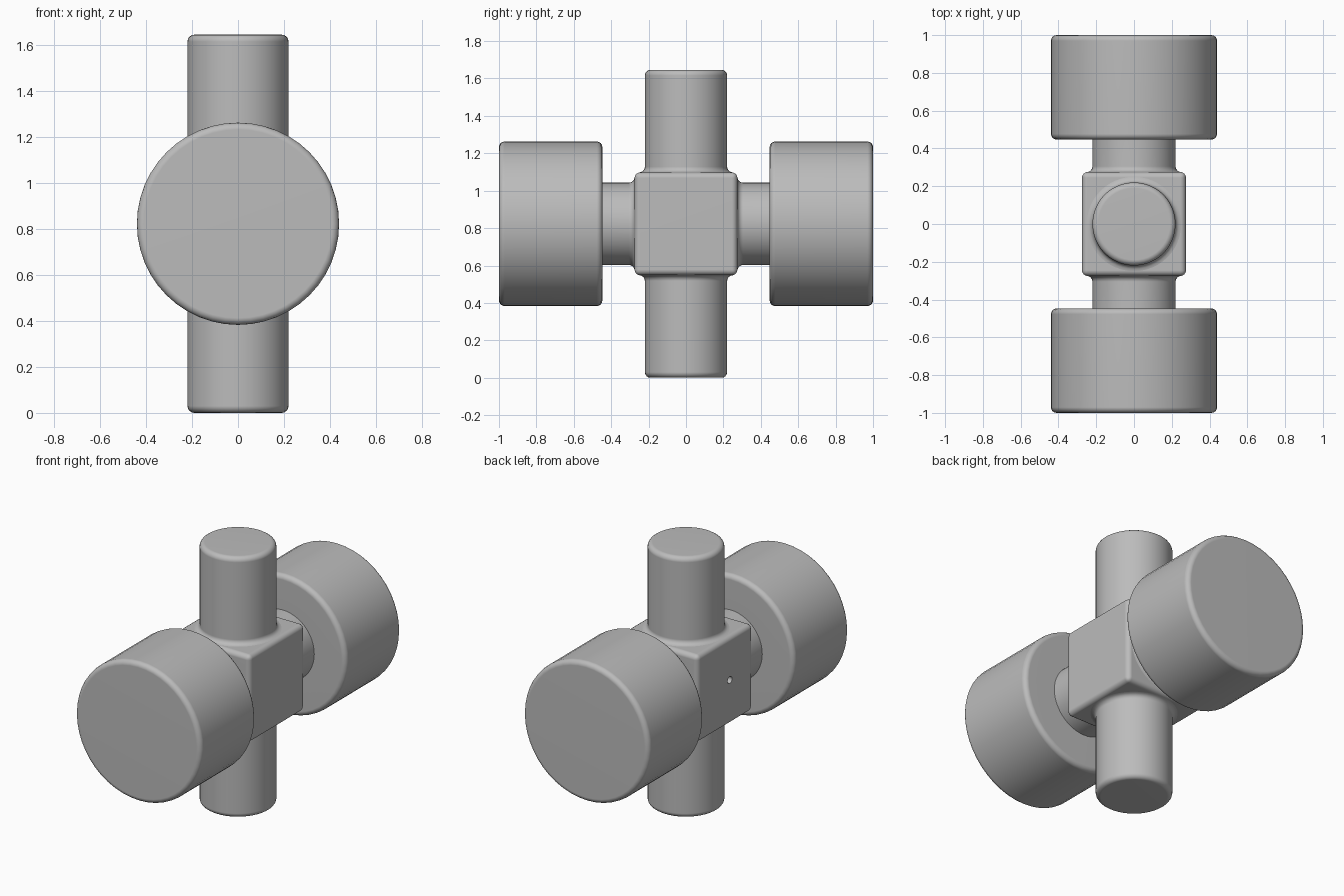
import bpy, bmesh, math
from mathutils import Matrix, Vector

cube = bpy.data.objects.get("Cube")
if cube:
    bpy.data.objects.remove(cube, do_unlink=True)

CENTRE = Vector((0, 0, 0.823))
HUB = 0.275        # half size of the central block
PIN = 0.22         # radius of pins and necks
HEAD = 0.44        # radius of the end heads
ROUND = 0.03       # edge rounding

grey = bpy.data.materials.new("plain grey")
grey.use_nodes = True
grey.diffuse_color = (0.5, 0.5, 0.5, 1)
grey.node_tree.nodes["Principled BSDF"].inputs["Base Color"].default_value = (0.5, 0.5, 0.5, 1)


def add_object(name, bm):
    bmesh.ops.recalc_face_normals(bm, faces=bm.faces)
    mesh = bpy.data.meshes.new(name)
    bm.to_mesh(mesh)
    bm.free()
    mesh.materials.append(grey)
    obj = bpy.data.objects.new(name, mesh)
    bpy.context.collection.objects.link(obj)
    return obj


def smooth(obj):
    bpy.ops.object.select_all(action='DESELECT')
    obj.select_set(True)
    bpy.context.view_layer.objects.active = obj
    bpy.ops.object.shade_smooth_by_angle(angle=math.radians(35))
    mod = obj.modifiers.new("Weighted normals", 'WEIGHTED_NORMAL')
    mod.keep_sharp = True


def arc(r, h, start, end, steps=4):
    """Quarter-round profile points about (r, h), angles in degrees."""
    angles = [math.radians(start + (end - start) * i / steps) for i in range(steps + 1)]
    return [(r + ROUND * math.cos(a), h + ROUND * math.sin(a)) for a in angles]


def lathe(name, profile, turn):
    """Spin (radius, height) points round z, then turn the axis outward."""
    bm = bmesh.new()
    verts = [bm.verts.new((r, 0, h)) for r, h in profile]
    edges = [bm.edges.new(pair) for pair in zip(verts, verts[1:])]
    bmesh.ops.spin(bm, geom=verts + edges, axis=(0, 0, 1), cent=(0, 0, 0),
                   angle=math.tau, steps=48, use_merge=True)
    bmesh.ops.remove_doubles(bm, verts=bm.verts, dist=0.0001)
    bm.transform(Matrix.Translation(CENTRE) @ Matrix.Rotation(turn, 4, 'X'))
    smooth(add_object(name, bm))


# Central block with rounded edges
bm = bmesh.new()
bmesh.ops.create_cube(bm, size=HUB * 2, matrix=Matrix.Translation(CENTRE))
bmesh.ops.bevel(bm, geom=bm.edges[:], offset=ROUND, segments=4, profile=0.5, affect='EDGES')
hub = add_object("hub_block", bm)

# Small blind hole in one side
bm = bmesh.new()
bmesh.ops.create_cone(bm, cap_ends=True, segments=24, radius1=0.022, radius2=0.022, depth=0.2,
                      matrix=Matrix.Translation(CENTRE + Vector((-HUB, -0.045, 0.005)))
                      @ Matrix.Rotation(math.pi / 2, 4, 'Y'))
cutter = add_object("hole_cutter", bm)
cutter.hide_render = True
cut = hub.modifiers.new("Hole", 'BOOLEAN')
cut.operation = 'DIFFERENCE'
cut.object = cutter
bpy.context.view_layer.objects.active = hub
bpy.ops.object.modifier_apply(modifier=cut.name)
bpy.data.objects.remove(cutter, do_unlink=True)
smooth(hub)

# Filleted root shared by the pins and the necks
root = arc(PIN + ROUND, HUB + ROUND, 270, 180)

# Upright pins
pin_end = CENTRE.z
pin = root + arc(PIN - ROUND, pin_end - ROUND, 0, 90) + [(0, pin_end)]
lathe("upper_pin", pin, 0)
lathe("lower_pin", pin, math.pi)

# Necks carrying the wide heads
inner, outer = 0.447, 1.0
head = root + [(PIN, inner)]
head += arc(HEAD - ROUND, inner + ROUND, -90, 0)
head += arc(HEAD - ROUND, outer - ROUND, 0, 90) + [(0, outer)]
lathe("front_head", head, math.pi / 2)
lathe("back_head", head, -math.pi / 2)
